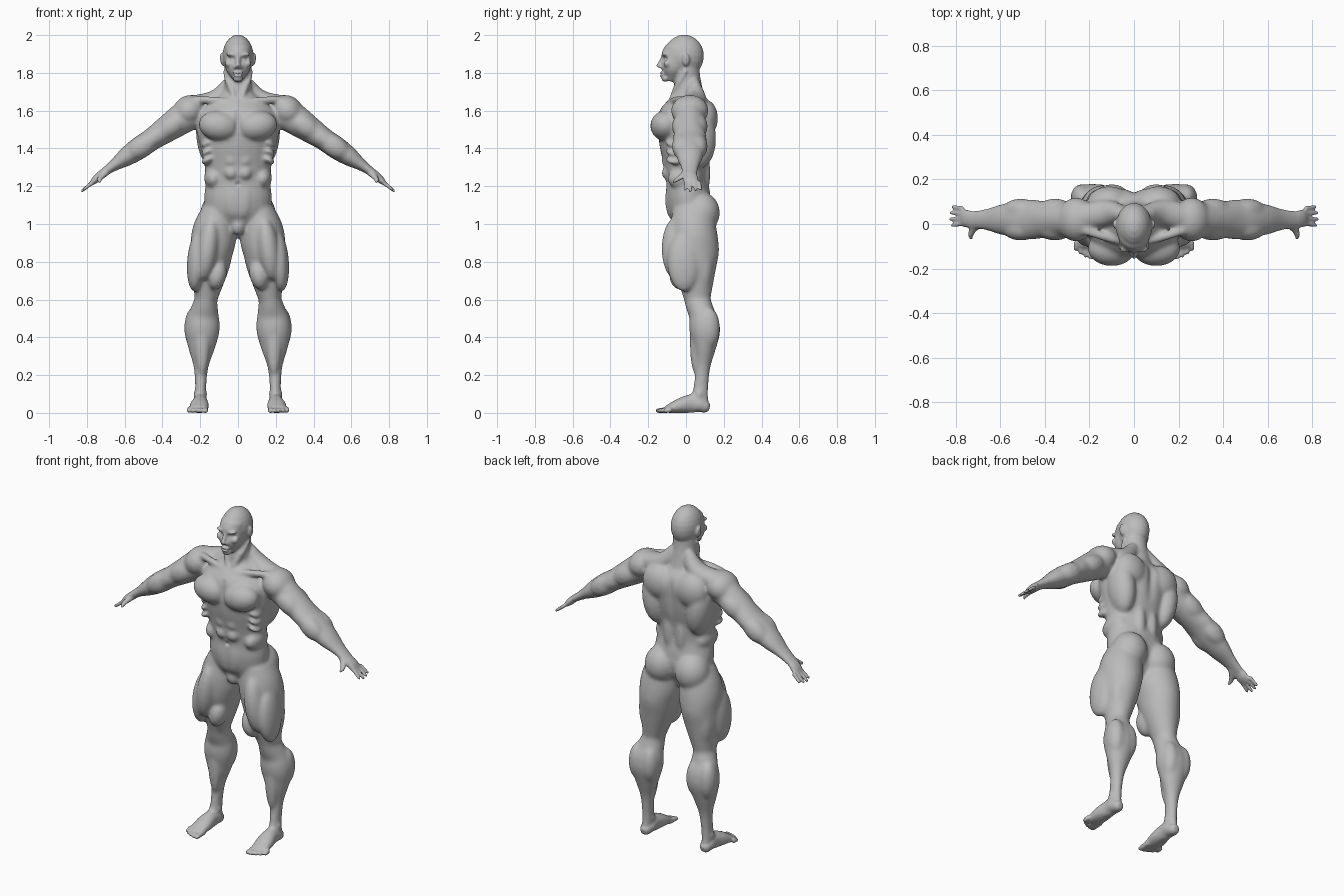
import bpy
import bmesh
from math import sin, cos, tau, radians, exp
from mathutils import Vector, Matrix, Euler
from mathutils.geometry import intersect_point_line

default_cube = bpy.data.objects.get("Cube")
if default_cube:
    bpy.data.objects.remove(default_cube, do_unlink=True)

FRONT_BACK = Vector((0, 1, 0))
UPRIGHT = Vector((0, 0, 1))
SIDES = 24
form = bmesh.new()


def curve(points, amount):
    """Point on a smooth curve through evenly timed points."""
    spans = len(points) - 1
    index = min(int(amount * spans), spans - 1)
    t = amount * spans - index
    b, c = points[index], points[index + 1]
    a = points[index - 1] if index > 0 else b * 2 - c
    d = points[index + 2] if index + 2 <= spans else c * 2 - b
    return b + (c - a) * (t / 2) + (a * 2 - b * 5 + c * 4 - d) * (t * t / 2) \
        + (b * 3 - a - c * 3 + d) * (t ** 3 / 2)


def tube(path, profile, depth_axis=FRONT_BACK):
    """Closed tube along a path; the profile lists radii, or (width, depth) pairs."""
    path = [Vector(point) for point in path]
    profile = [Vector(p if isinstance(p, tuple) else (p, p)) for p in profile]
    steps = 4 * (len(profile) - 1)
    centers = [curve(path, i / steps) for i in range(steps + 1)]
    rings = []

    def add_ring(center, along, width, depth):
        side = (depth_axis - along * depth_axis.dot(along)).normalized()
        other = along.cross(side)
        angles = [tau * k / SIDES for k in range(SIDES)]
        rings.append([form.verts.new(center + other * (cos(angle) * width)
                                     + side * (sin(angle) * depth)) for angle in angles])

    for i, center in enumerate(centers):
        along = (centers[min(i + 1, steps)] - centers[max(i - 1, 0)]).normalized()
        width, depth = curve(profile, i / steps)
        bulge = along * (min(width, depth) / 2)
        if i == 0:
            add_ring(center - bulge, along, width * .6, depth * .6)
        add_ring(center, along, width, depth)
        if i == steps:
            add_ring(center + bulge, along, width * .6, depth * .6)
    for low, high in zip(rings, rings[1:]):
        for k in range(SIDES):
            form.faces.new((low[k - 1], low[k], high[k], high[k - 1]))
    form.faces.new(rings[0][::-1])
    form.faces.new(rings[-1])


def muscle(at, size, tilt=0):
    """Ellipsoid, tilted in the front plane."""
    turn = Euler((0, radians(tilt), 0))
    bmesh.ops.create_uvsphere(form, u_segments=SIDES, v_segments=SIDES // 2, radius=1,
                              matrix=Matrix.LocRotScale(Vector(at), turn, Vector(size)))


# Landmarks of the left side
shoulder = Vector((.25, .02, 1.59))
wrist = Vector((.73, .02, 1.26))
knuckles = Vector((.78, .03, 1.21))
hip = Vector((.11, .03, 1.08))
knee = Vector((.17, .06, .6))
calf = Vector((.19, .1, .42))
ankle = Vector((.2, .07, .04))

# Torso from crotch to collar
tube(path=[(0, .03, .96), (0, 0, 1.32), (0, .01, 1.68)],
     profile=[(.06, .06), (.16, .11), (.18, .12), (.17, .11), (.18, .12),
              (.2, .14), (.22, .15), (.21, .15), (.1, .08)])

# Chest, back and flank muscles
muscle(at=(.1, -.11, 1.52), size=(.11, .08, .08), tilt=-8)
muscle(at=(.11, .1, 1.56), size=(.1, .07, .1), tilt=20)
muscle(at=(.15, .07, 1.45), size=(.07, .09, .16), tilt=8)
muscle(at=(.04, .08, 1.27), size=(.04, .05, .15))
muscle(at=(.13, -.01, 1.24), size=(.05, .09, .06), tilt=10)

# Belly rows and ribs
for row in range(3):
    muscle(at=(.036, -.1, 1.27 + row * .066), size=(.037, .03, .036))
    muscle(at=(.16, -.06, 1.34 + row * .045), size=(.04, .05, .02), tilt=30)
muscle(at=(.03, -.08, 1.13), size=(.05, .03, .1), tilt=5)

# Pelvis and buttocks
muscle(at=(0, -.04, .99), size=(.04, .04, .05))
muscle(at=(.1, .08, 1.06), size=(.1, .1, .11), tilt=-8)

# Neck, sloping shoulders, neck cords and collar bones
tube(path=[(0, .02, 1.62), (0, 0, 1.84)],
     profile=[(.1, .09), (.08, .08), (.07, .07), (.07, .07)])
tube(path=[(.03, .04, 1.75), (.12, .05, 1.66), (.24, .03, 1.63)],
     profile=[(.04, .03), (.05, .06), (.05, .06)])
tube(path=[(.07, 0, 1.81), (.02, -.08, 1.67)], profile=[.01, .02, .01])
tube(path=[(.03, -.09, 1.65), (.22, -.03, 1.66)], profile=[.01, .02, .02],
     depth_axis=UPRIGHT)

# Skull and jaw
muscle(at=(0, -.01, 1.89), size=(.082, .105, .112))
tube(path=[(0, -.08, 1.77), (0, -.04, 1.93)],
     profile=[(.03, .03), (.06, .06), (.07, .07), (.07, .08), (.07, .07)])

# Brow, cheek, nose, lips, chin and ear
muscle(at=(.03, -.11, 1.896), size=(.035, .02, .01), tilt=-8)
muscle(at=(.05, -.1, 1.85), size=(.02, .02, .02))
tube(path=[(0, -.12, 1.89), (0, -.145, 1.835)], profile=[.01, .01, .014])
muscle(at=(.014, -.13, 1.83), size=(.01, .01, .01))
for lip_height in (1.8, 1.786):
    muscle(at=(0, -.127, lip_height), size=(.026, .014, .007))
muscle(at=(0, -.11, 1.77), size=(.027, .02, .018))
muscle(at=(.085, 0, 1.87), size=(.01, .02, .035), tilt=8)

# Arm, shoulder cap, then front and back muscles of upper arm and forearm
tube(path=[shoulder, wrist],
     profile=[(.09, .08), (.08, .08), (.07, .08), (.06, .09), (.06, .08),
              (.05, .07), (.03, .05), (.02, .04)])
muscle(at=(.26, .02, 1.6), size=(.09, .1, .08), tilt=38)
for share in (.22, .54):
    for side in (-.045, .045):
        muscle(at=shoulder.lerp(wrist, share) + FRONT_BACK * side,
               size=(.09, .05, .057), tilt=34)

# Palm, fingers and thumb
tube(path=[wrist, knuckles], profile=[(.02, .04), (.02, .04), (.01, .04)])
for finger in range(4):
    reach = .06 - abs(finger - 1.7) * .008
    base = Vector((.77, .07 - finger * .023, 1.22))
    tip = base + Vector((reach, .008 - finger * .005, -reach * .8))
    tube(path=[base, tip], profile=[.011, .01, .008])
tube(path=[(.7, 0, 1.27), (.73, -.04, 1.24), (.73, -.07, 1.22)],
     profile=[.02, .015, .01], depth_axis=UPRIGHT)

# Thigh and lower leg
tube(path=[hip, knee],
     profile=[(.08, .1), (.11, .12), (.12, .13), (.11, .13), (.1, .11), (.08, .09), (.06, .07)])
tube(path=[knee, calf, ankle],
     profile=[(.06, .07), (.07, .07), (.08, .07), (.09, .08), (.09, .08),
              (.07, .06), (.04, .04), (.03, .04), (.03, .05)])

# Front, outer, inner and rear thigh muscles, kneecap
muscle(at=(.16, -.05, .87), size=(.06, .08, .17), tilt=-8)
muscle(at=(.22, -.01, .8), size=(.05, .09, .16), tilt=-4)
muscle(at=(.11, -.03, .73), size=(.05, .06, .08), tilt=-12)
muscle(at=(.17, .09, .8), size=(.07, .06, .17), tilt=-5)
muscle(at=(.17, .02, .6), size=(.04, .03, .05))

# Twin calf muscles, shin and ankle bones
for x in (.15, .235):
    muscle(at=(x, .12, .45), size=(.05, .06, .11))
muscle(at=(.19, .05, .38), size=(.04, .03, .18))
for x in (.18, .22):
    muscle(at=(x, .07, .1), size=(.02, .02, .02))

# Foot and toes
tube(path=[(.2, .11, .03), (.2, .03, .05), (.21, -.1, .02)],
     profile=[(.03, .03), (.04, .04), (.04, .05), (.05, .04), (.05, .02)], depth_axis=UPRIGHT)
for toe in range(5):
    thick = .01 if toe else .016
    base = Vector((.173 + toe * .022, -.08, .018))
    tip = Vector((base.x, toe * toe * .0025 - .155, .011))
    tube(path=[base, tip], profile=[(thick, .016), (thick, .015), (thick, .011)],
         depth_axis=UPRIGHT)

# Fuse all parts into one mirrored skin
bmesh.ops.recalc_face_normals(form, faces=form.faces[:])
parts = bpy.data.meshes.new("body")
form.to_mesh(parts)
form.free()
body = bpy.data.objects.new("body", parts)
bpy.context.scene.collection.objects.link(body)
mirror = body.modifiers.new("mirror", 'MIRROR')
mirror.use_mirror_merge = False
fuse = body.modifiers.new("fuse", 'REMESH')
fuse.mode = 'VOXEL'
fuse.voxel_size = .006
bpy.context.view_layer.update()
graph = bpy.context.evaluated_depsgraph_get()
skin = bpy.data.meshes.new_from_object(body.evaluated_get(graph))
body.modifiers.clear()
body.data = skin
bm = bmesh.new()
bm.from_mesh(skin)


def relax(verts, rounds):
    for _ in range(rounds):
        bmesh.ops.smooth_vert(bm, verts=verts, factor=.5,
                              use_axis_x=True, use_axis_y=True, use_axis_z=True)


def press(start, end, radius, push):
    """Push the skin front to back along a line, on both sides of the body."""
    start, end = Vector(start), Vector(end)
    low, high = sorted((start.z, end.z))
    for vert in bm.verts:
        if low - radius * 3 < vert.co.z < high + radius * 3:
            point = Vector((abs(vert.co.x), vert.co.y, vert.co.z))
            share = intersect_point_line(point, start, end)[1]
            near = start.lerp(end, min(max(share, 0), 1))
            vert.co.y += push * exp(-(point - near).length_squared / radius ** 2)


# Soften the muscles, keep head, hands and feet crisp
broad = [v for v in bm.verts if .07 < v.co.z < 1.74 and abs(v.co.x) < .74]
relax(broad, rounds=18)
relax(bm.verts[:], rounds=2)

# Spine, breastbone and navel
press((0, .17, 1.15), (0, .17, 1.62), radius=.026, push=-.02)
press((0, -.17, 1.46), (0, -.15, 1.6), radius=.014, push=.01)
press((0, -.12, 1.21), (0, -.11, 1.21), radius=.011, push=.016)

# Eye sockets, eyeballs and mouth line
press((.026, -.12, 1.873), (.044, -.11, 1.873), radius=.013, push=.014)
press((.033, -.11, 1.871), (.036, -.11, 1.871), radius=.009, push=-.007)
press((0, -.14, 1.793), (.022, -.13, 1.793), radius=.005, push=.006)
relax(bm.verts[:], rounds=1)

# Flat soles and smooth shading
for vert in bm.verts:
    vert.co.z = max(vert.co.z, 0)
for face in bm.faces:
    face.smooth = True
bm.to_mesh(skin)
bm.free()

# Plain grey skin
grey = bpy.data.materials.new("plain_grey")
grey.use_nodes = True
colour = (.5, .5, .5, 1)
grey.diffuse_color = colour
grey.node_tree.nodes["Principled BSDF"].inputs["Base Color"].default_value = colour
skin.materials.clear()
skin.materials.append(grey)
